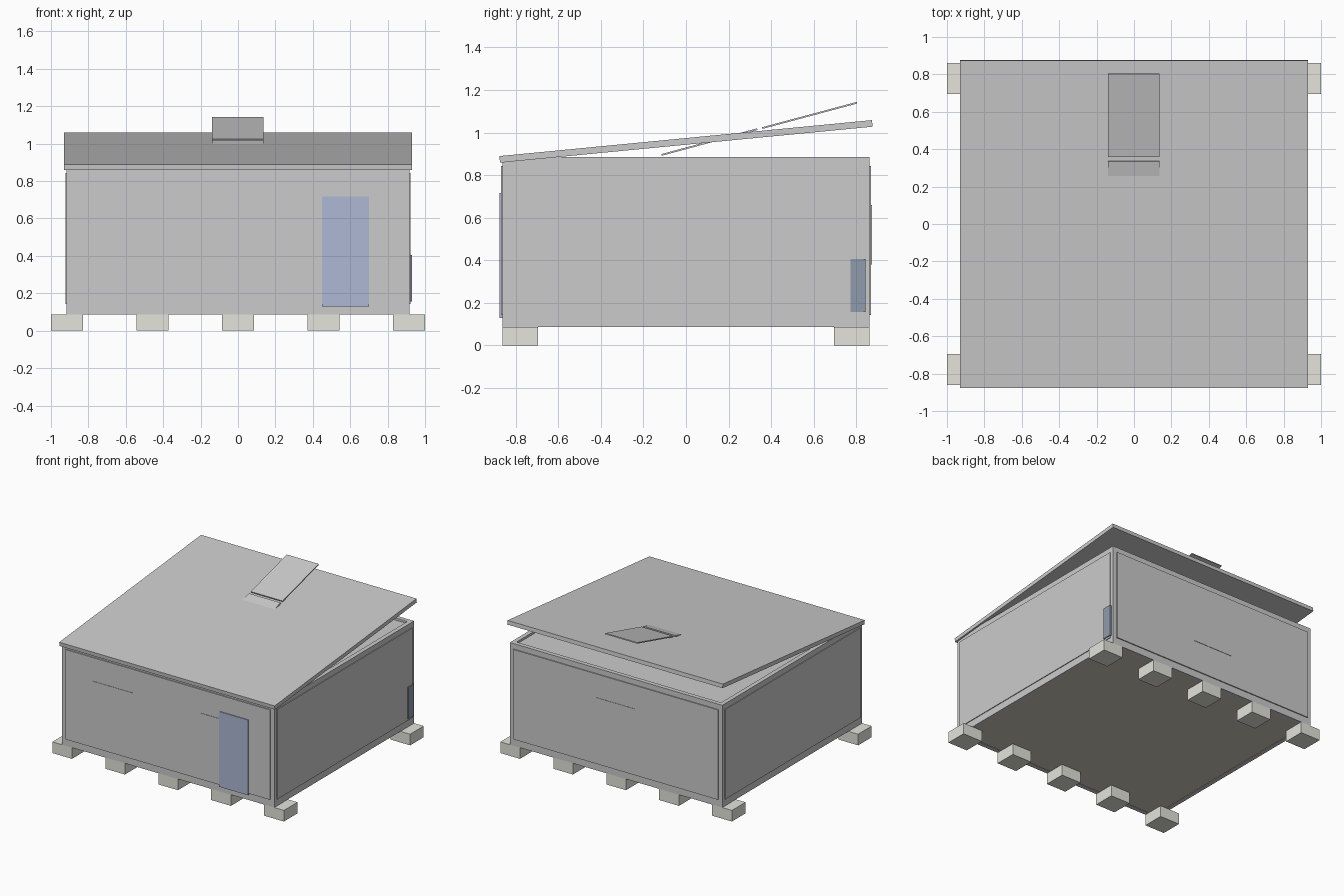
import bpy
import math

if "Cube" in bpy.data.objects:
    bpy.data.objects.remove(bpy.data.objects["Cube"])


def material(name, rgb):
    m = bpy.data.materials.new(name)
    m.diffuse_color = (*rgb, 1)
    m.use_nodes = True
    m.node_tree.nodes["Principled BSDF"].inputs["Base Color"].default_value = m.diffuse_color
    return m


concrete = material("concrete", (0.78, 0.78, 0.72))
floor_mat = material("floor_board", (0.62, 0.59, 0.52))
blue = material("blue_paint", (0.42, 0.48, 0.66))
dark_blue = material("dark_blue_paint", (0.28, 0.33, 0.42))


def box(name, x, y, z, mat=None, tilt=0):
    """Box from (min, max) ranges, optionally tilted about the x axis."""
    mn, mx = zip(x, y, z)
    bpy.ops.mesh.primitive_cube_add(size=1, location=[(a + b) / 2 for a, b in zip(mn, mx)])
    o = bpy.context.object
    o.name = name
    o.scale = [b - a for a, b in zip(mn, mx)]
    bpy.ops.object.transform_apply(location=False, rotation=False, scale=True)
    o.rotation_euler.x = tilt
    if mat:
        o.data.materials.append(mat)
    return o


def sloped(name, x, start, end, thickness):
    """Flat plate whose centre line runs between two (y, z) points."""
    dy, dz = end[0] - start[0], end[1] - start[1]
    cy, cz = (start[0] + end[0]) / 2, (start[1] + end[1]) / 2
    half = math.hypot(dy, dz) / 2
    return box(name, x, (cy - half, cy + half), (cz - thickness / 2, cz + thickness / 2),
               tilt=math.atan2(dz, dy))


# Foundation blocks in two rows
for s, row in ((-1, "front"), (1, "back")):
    for i in range(5):
        cx = -0.915 + i * 0.4575
        ys = sorted((s * 0.695, s * 0.862))
        box(f"foundation_block_{row}_{i + 1}", (cx - 0.085, cx + 0.085), ys, (0, 0.087), concrete)

# Floor and recessed ceiling
box("floor", (-0.885, 0.885), (-0.83, 0.83), (0.09, 0.12), floor_mat)
box("ceiling", (-0.885, 0.885), (-0.83, 0.83), (0.85, 0.868))

# Walls with slightly raised panels
for s, side in ((-1, "front"), (1, "back")):
    box(f"{side}_wall", (-0.917, 0.917), sorted((s * 0.828, s * 0.862)), (0.087, 0.885))
    box(f"{side}_panel", (-0.885, 0.885), sorted((s * 0.85, s * 0.87)), (0.142, 0.843))
for s, side in ((-1, "left"), (1, "right")):
    box(f"{side}_wall", sorted((s * 0.883, s * 0.917)), (-0.83, 0.83), (0.087, 0.885))
    box(f"{side}_panel", sorted((s * 0.9, s * 0.923)), (-0.833, 0.833), (0.142, 0.843))

# Windows
for name, cx, s in (("front_left", -0.47, -1), ("front_right", 0.46, -1), ("back", 0, 1)):
    box(f"{name}_window", (cx - 0.17, cx + 0.17), sorted((s * 0.86, s * 0.873)), (0.38, 0.66))

# Door and side cabinet
box("door", (0.45, 0.70), (-0.876, -0.85), (0.13, 0.717), blue)
box("side_cabinet", (0.91, 0.93), (0.772, 0.842), (0.157, 0.405), dark_blue)

# Sloping roof and the two tilted panels on it
sloped("roof", (-0.93, 0.93), (-0.875, 0.874), (0.875, 1.043), 0.031)
sloped("roof_panel_lower", (-0.14, 0.135), (-0.115, 0.895), (0.335, 1.016), 0.008)
sloped("roof_panel_upper", (-0.14, 0.135), (0.358, 1.021), (0.803, 1.14), 0.008)
